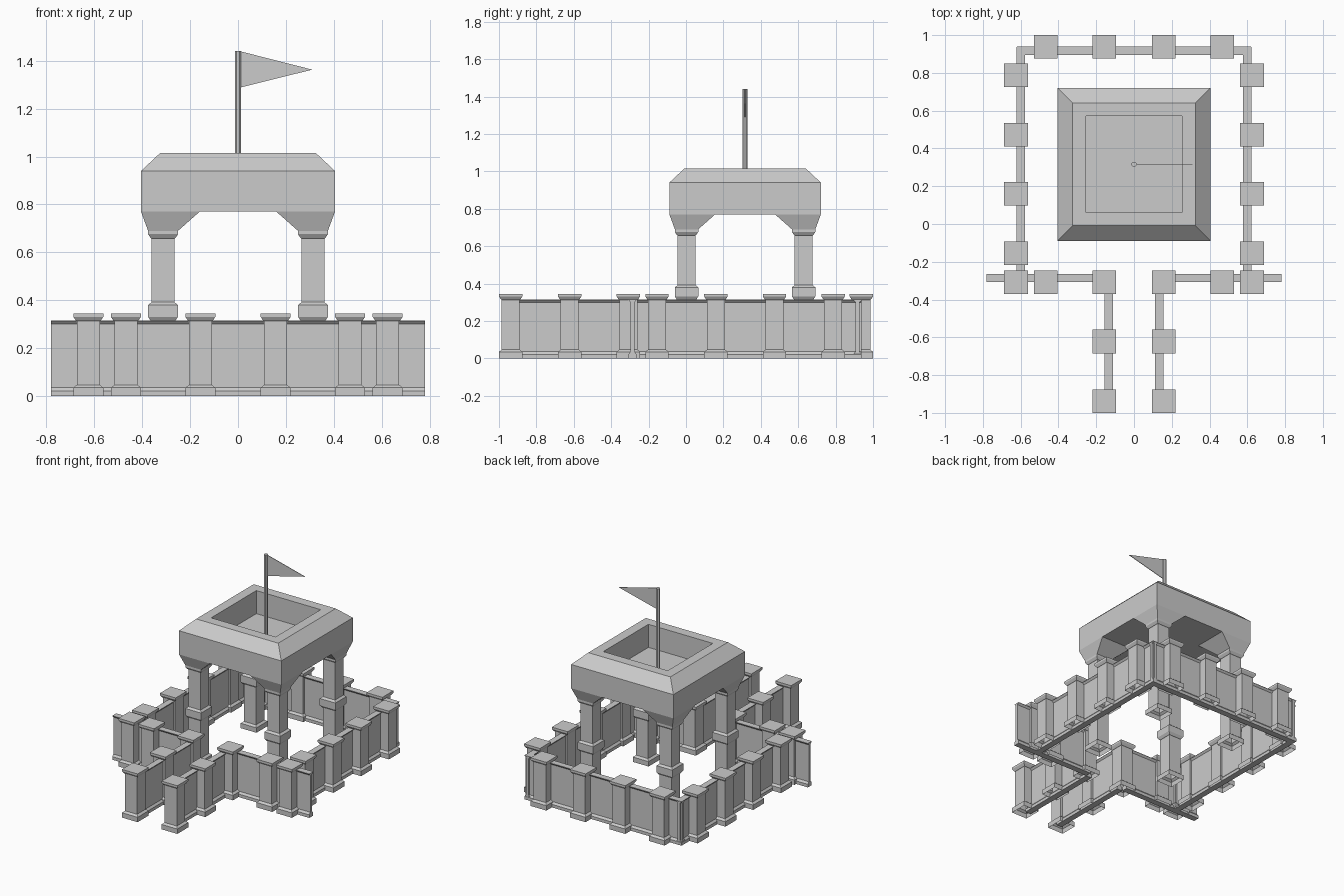
import bpy, bmesh
from math import pi
from mathutils import Matrix, Vector

if "Cube" in bpy.data.objects:
    bpy.data.objects.remove(bpy.data.objects["Cube"])


def finish(name, bm):
    bmesh.ops.recalc_face_normals(bm, faces=bm.faces)
    me = bpy.data.meshes.new(name)
    bm.to_mesh(me)
    bm.free()
    ob = bpy.data.objects.new(name, me)
    bpy.context.collection.objects.link(ob)
    return ob


def square_ring(bm, cx, cy, h, z):
    return [bm.verts.new((cx + sx * h, cy + sy * h, z))
            for sx, sy in ((-1, -1), (1, -1), (1, 1), (-1, 1))]


def bridge(bm, a, b):
    n = len(a)
    for i in range(n):
        bm.faces.new((a[i], a[(i + 1) % n], b[(i + 1) % n], b[i]))


def stack(bm, cx, cy, profile, z0=0.0):
    """Square section lofted through (half width, z), open at the bottom."""
    rings = [square_ring(bm, cx, cy, h, z0 + z) for h, z in profile]
    for a, b in zip(rings, rings[1:]):
        bridge(bm, a, b)
    bm.faces.new(rings[-1])


POST = [(.0625, 0), (.0625, .035), (.048, .047), (.048, .313),
        (.052, .315), (.0625, .331), (.0625, .345)]


def post(name, x, y, z=0.0):
    bm = bmesh.new()
    stack(bm, x, y, POST, z)
    finish(name, bm)


# fence posts
for s in (-1, 1):
    side = "left" if s < 0 else "right"
    spots = [(.157, .9375), (.468, .9375)]
    spots += [(.157, y) for y in (-.308, -.622, -.9375)]
    spots += [(.468, -.308), (.625, -.308)]
    spots += [(.625, y) for y in (.787, .473, .16, -.155)]
    for i, (x, y) in enumerate(spots):
        post(f"fence_post_{side}_{i}", s * x, y)

# wall panels: flared foot and coping on a thin body
half = [(.022, 0), (.022, .022), (.010, .036), (.010, .300),
        (.022, .313), (.022, .315)]
WALL = half + [(-u, z) for u, z in reversed(half)]


def wall(name, a, b):
    a, b = Vector((*a, 0)), Vector((*b, 0))
    d = (b - a).normalized()
    n = Vector((-d.y, d.x, 0))
    bm = bmesh.new()
    ra, rb = [[bm.verts.new(p + n * u + Vector((0, 0, z))) for u, z in WALL]
              for p in (a, b)]
    bridge(bm, ra, rb)
    bm.faces.new(ra)
    bm.faces.new(rb)
    finish(name, bm)


wall("back_wall", (-.62, .917), (.62, .917))
for s in (-1, 1):
    side = "left" if s < 0 else "right"
    wall(f"side_wall_{side}", (s * .6, -.308), (s * .6, .938))
    wall(f"front_wall_{side}", (s * .157, -.286), (s * .78, -.286))
    wall(f"entry_wall_{side}", (s * .134, -.9375), (s * .134, -.308))

# tower legs: two stacked posts, each with a flared corner bracket on top
CY, LEG = .316, .313
for sx in (-1, 1):
    for sy in (-1, 1):
        x, y = sx * LEG, CY + sy * LEG
        post("tower_leg_lower", x, y)
        post("tower_leg_upper", x, y, .345)
        bm = bmesh.new()
        low = square_ring(bm, x, y, .0625, .69)
        high = square_ring(bm, sx * .2825, CY + sy * .2825, .1225, .77)
        bridge(bm, low, high)
        bm.faces.new(low)
        bm.faces.new(high)
        finish("tower_bracket", bm)

# tower head with chamfered rim and sunken deck
bm = bmesh.new()
HEAD = [(.405, .77), (.405, .94), (.325, 1.015), (.255, 1.015), (.255, .85)]
stack(bm, 0, CY, HEAD)
bm.verts.ensure_lookup_table()
bm.faces.new(bm.verts[:4])
finish("tower_head", bm)

# flag pole and pennant
bm = bmesh.new()
bmesh.ops.create_cone(bm, cap_ends=True, segments=8, radius1=.0145, radius2=.0145,
                      depth=.59, matrix=Matrix.Translation((0, CY, 1.145))
                      @ Matrix.Rotation(pi / 8, 4, 'Z'))
finish("flag_pole", bm)

bm = bmesh.new()
tri = [(.008, 1.44), (.008, 1.288), (.31, 1.363)]
fa, fb = [[bm.verts.new((x, CY + o, z)) for x, z in tri] for o in (-.002, .002)]
bridge(bm, fa, fb)
bm.faces.new(fa)
bm.faces.new(fb)
finish("pennant", bm)
